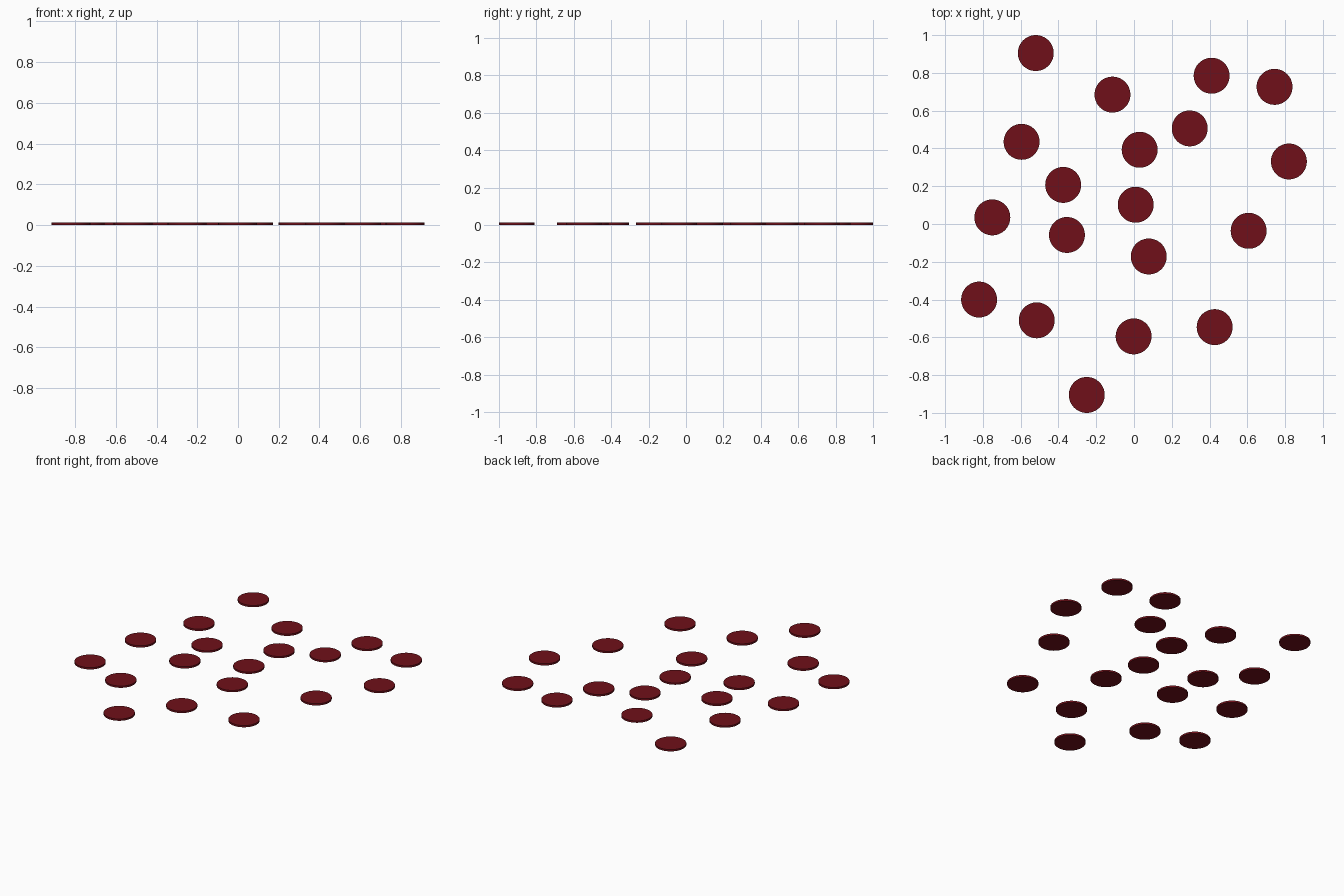
import bpy

if "Cube" in bpy.data.objects:
    bpy.data.objects.remove(bpy.data.objects["Cube"])

R, H = 0.095, 0.012   # disc radius and thickness

# Disc centres seen from the top
centres = [
    (-0.52, 0.905), (-0.114, 0.685), (0.411, 0.785), (0.744, 0.726),
    (0.295, 0.506), (0.82, 0.331), (-0.595, 0.435), (0.03, 0.393),
    (-0.375, 0.207), (0.009, 0.102), (-0.75, 0.035), (-0.355, -0.058),
    (0.607, -0.036), (0.078, -0.172), (-0.82, -0.4), (-0.515, -0.51),
    (-0.002, -0.595), (0.427, -0.546), (-0.25, -0.905),
]

red = bpy.data.materials.new("dark_red")
red.diffuse_color = (0.16, 0.005, 0.01, 1)
red.use_nodes = True
red.node_tree.nodes["Principled BSDF"].inputs["Base Color"].default_value = red.diffuse_color

# One disc, with smooth rim and sharp edges
bpy.ops.mesh.primitive_cylinder_add(vertices=64, radius=R, depth=H,
                                    location=(*centres[0], H / 2))
disc = bpy.context.object
disc.name = "disc_1"
disc.data.materials.append(red)
bpy.ops.object.shade_smooth_by_angle()

# Repeat it at the other centres
for i, (x, y) in enumerate(centres[1:], 2):
    copy = disc.copy()
    copy.name = f"disc_{i}"
    copy.location = (x, y, H / 2)
    bpy.context.collection.objects.link(copy)
